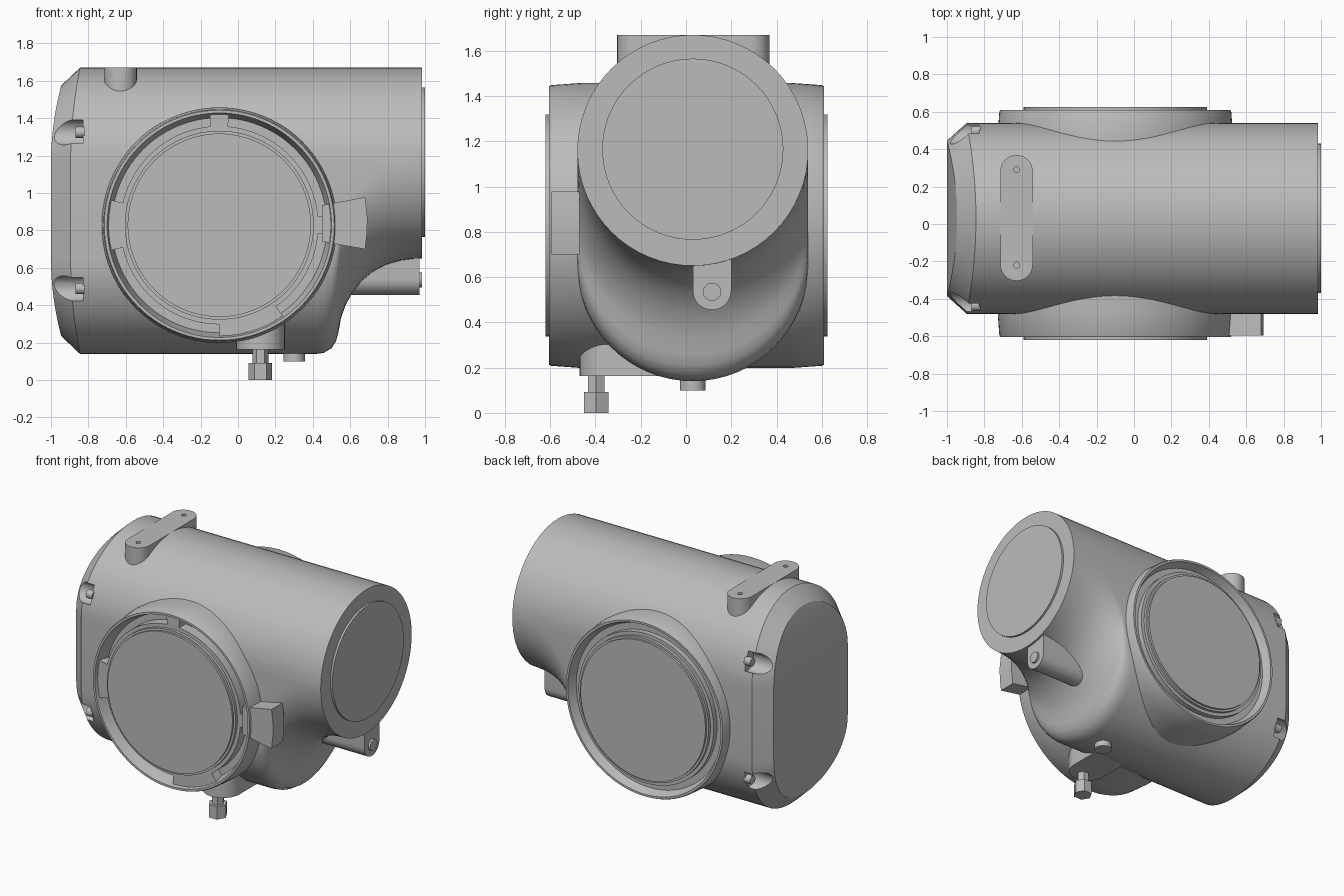
import bpy, bmesh
from math import sin, cos, pi, radians
from mathutils import Vector

cube = bpy.data.objects.get("Cube")
if cube:
    bpy.data.objects.remove(cube, do_unlink=True)

grey = bpy.data.materials.new("cast_grey")
grey.use_nodes = True
COLOUR = (0.5, 0.5, 0.5, 1)
grey.diffuse_color = COLOUR
grey.node_tree.nodes["Principled BSDF"].inputs["Base Color"].default_value = COLOUR

MID_Y = 0.03            # centre line of the housing
RADIUS = 0.51           # housing radius
TOP_Z, LOW_Z = 1.16, 0.65   # centres of the two half rounds


def smooth(obj, angle=30):
    bpy.ops.object.select_all(action='DESELECT')
    obj.select_set(True)
    bpy.context.view_layer.objects.active = obj
    bpy.ops.object.shade_smooth_by_angle(angle=radians(angle))


def finish(name, bm):
    bmesh.ops.remove_doubles(bm, verts=bm.verts, dist=0.0005)
    bmesh.ops.recalc_face_normals(bm, faces=bm.faces)
    mesh = bpy.data.meshes.new(name)
    bm.to_mesh(mesh)
    bm.free()
    mesh.materials.append(grey)
    obj = bpy.data.objects.new(name, mesh)
    bpy.context.collection.objects.link(obj)
    smooth(obj)
    return obj


def lathe(name, profile, origin, axis, segs=32):
    """Revolve (radius, height) pairs about an axis through origin."""
    bm = bmesh.new()
    turn = Vector(axis).to_track_quat('Z', 'Y')
    rows = []
    for r, h in profile:
        rows.append([bm.verts.new(Vector(origin) + turn @ Vector(
            (r * cos(2 * pi * i / segs), r * sin(2 * pi * i / segs), h))) for i in range(segs)])
    for a, b in zip(rows, rows[1:]):
        for i in range(segs):
            j = (i + 1) % segs
            bm.faces.new((a[i], a[j], b[j], b[i]))
    return finish(name, bm)


def rod(name, radius, length, origin, axis, segs=32):
    return lathe(name, [(0, 0), (radius, 0), (radius, length), (0, length)], origin, axis, segs)


def prism(name, outline, vector):
    """Extrude a flat outline along a vector."""
    bm = bmesh.new()
    face = bm.faces.new([bm.verts.new(p) for p in outline])
    moved = bmesh.ops.extrude_face_region(bm, geom=[face], use_keep_orig=True)["geom"]
    bmesh.ops.translate(bm, vec=vector, verts=[g for g in moved if isinstance(g, bmesh.types.BMVert)])
    return finish(name, bm)


def slot(cx, y0, y1, r, z, steps=16):
    """Rounded bar outline running along y."""
    pts = []
    for cy, start in ((y1, 0), (y0, pi)):
        for i in range(steps + 1):
            a = start + pi * i / steps
            pts.append((cx + r * cos(a), cy + r * sin(a), z))
    return pts


def subtract(obj, cutter):
    mod = obj.modifiers.new("cut", 'BOOLEAN')
    mod.operation = 'DIFFERENCE'
    mod.object = cutter
    mod.solver = 'EXACT'
    bpy.context.view_layer.objects.active = obj
    bpy.ops.object.modifier_apply(modifier=mod.name)
    bpy.data.objects.remove(cutter, do_unlink=True)


# Housing: oval sections lofted along x, the lower lobe rising to the round neck
N = 32


def section(bm, x, radius=RADIUS, low=LOW_Z, bow=0.0):
    ring = []
    for cz, start in ((TOP_Z, 0), (low, pi)):
        for i in range(N + 1):
            a = start + pi * i / N
            bend = bow * sin(a) ** 2
            ring.append(bm.verts.new((x + bend, MID_Y + radius * cos(a), cz + radius * sin(a))))
    return ring


bm = bmesh.new()
rings = [section(bm, -1.0, 0.415, bow=0.055), section(bm, -0.895, bow=0.05), section(bm, -0.8)]
underside = [(0.42, 0.14), (0.46, 0.146), (0.5, 0.17), (0.525, 0.21), (0.538, 0.26), (0.55, 0.33),
             (0.575, 0.40), (0.61, 0.465), (0.66, 0.53), (0.72, 0.58), (0.79, 0.617),
             (0.87, 0.64), (0.94, 0.649), (0.985, 0.65)]
rings += [section(bm, x, low=z + RADIUS) for x, z in underside]
for a, b in zip(rings, rings[1:]):
    for i in range(len(a)):
        j = (i + 1) % len(a)
        bm.faces.new((a[i], a[j], b[j], b[i]))
end = rings[0]
for base in (0, N + 1):                 # bowed end cover in strips
    for i in range(N // 2):
        k = [base + i, base + i + 1, base + N - i - 1, base + N - i]
        bm.faces.new([end[n] for n in dict.fromkeys(k)])
bm.faces.new((end[0], end[N], end[N + 1], end[2 * N + 1]))
bm.faces.new(rings[-1])
housing = finish("housing", bm)

# Screw pockets and screws in the end cover
for side in (-1, 1):
    for z in (1.325, 0.49):
        y = MID_Y + side * 0.465
        subtract(housing, rod("pocket_cutter", 0.068, 0.3, (-0.83, y, z), (-1, 0, 0), 24))
        rod("cover_screw", 0.03, 0.05, (-0.82, y, z), (-1, 0, 0), 16)
smooth(housing)

# Round side ports with a recessed channel and a raised window
PORT_X, PORT_Z = -0.1, 0.828
for side, rim, floor in ((-1, 0.605, 0.51), (1, 0.61, 0.552)):
    lathe("side_port", [(0.63, 0.1), (0.63, 0.46), (0.62, rim - 0.01), (0.615, rim), (0.6, rim),
                        (0.595, rim - 0.015), (0.575, floor), (0.53, floor), (0.53, rim - 0.02),
                        (0.505, rim - 0.02), (0.505, rim), (0.49, rim), (0.49, rim + 0.015),
                        (0, rim + 0.015)],
          (PORT_X, 0, PORT_Z), (0, side, 0), 96)

# Locking lugs in the front channel
for start, stop in ((85, 95), (-5, 5), (167, 193), (270, 305)):
    arc = [radians(start + (stop - start) * i / 6) for i in range(7)]
    path = [(0.592, a) for a in arc] + [(0.525, a) for a in reversed(arc)]
    prism("channel_lug", [(PORT_X + r * cos(a), -0.585, PORT_Z + r * sin(a)) for r, a in path],
          (0, 0.08, 0))

# Grip tab on the front port
prism("grip_tab", [(0.45, -0.595, 0.74), (0.68, -0.595, 0.70), (0.69, -0.595, 0.79),
                   (0.692, -0.595, 0.87), (0.68, -0.595, 0.978), (0.45, -0.595, 0.935)], (0, 0.125, 0))

# Round end window
rod("end_window", 0.4, 0.03, (0.97, MID_Y, TOP_Z + 0.005), (1, 0, 0), 96)

# Mounting bar on top, with two holes
bar = prism("mounting_bar", slot(-0.628, -0.217, 0.282, 0.087, 1.5), (0, 0, 0.17))
for y in (-0.22, 0.29):
    subtract(bar, rod("hole_cutter", 0.016, 0.1, (-0.628, y, 1.63), (0, 0, 1), 16))
smooth(bar)

# Earth lug under the neck with its pin
lug = [(0.55, 0.115 + 0.085 * cos(pi + pi * i / 16), 0.54 + 0.085 * sin(pi + pi * i / 16)) for i in range(17)]
prism("earth_lug", lug + [(0.55, 0.2, 0.69), (0.55, 0.03, 0.69)], (0.42, 0, 0))
rod("earth_pin", 0.04, 0.035, (0.95, 0.115, 0.535), (1, 0, 0))

# Cable gland, its pad and the drain plug underneath
prism("gland_pad", slot(0.12, -0.34, -0.1, 0.13, 0.163), (0, 0, 0.14))
rod("gland_nut", 0.063, 0.092, (0.12, -0.397, 0), (0, 0, 1), 6)
rod("gland_neck", 0.042, 0.09, (0.12, -0.397, 0.09), (0, 0, 1), 6)
rod("drain_plug", 0.057, 0.06, (0.3, MID_Y, 0.1), (0, 0, 1))
rod("drain_collar", 0.048, 0.06, (0.3, MID_Y, 0.12), (0, 0, 1))
